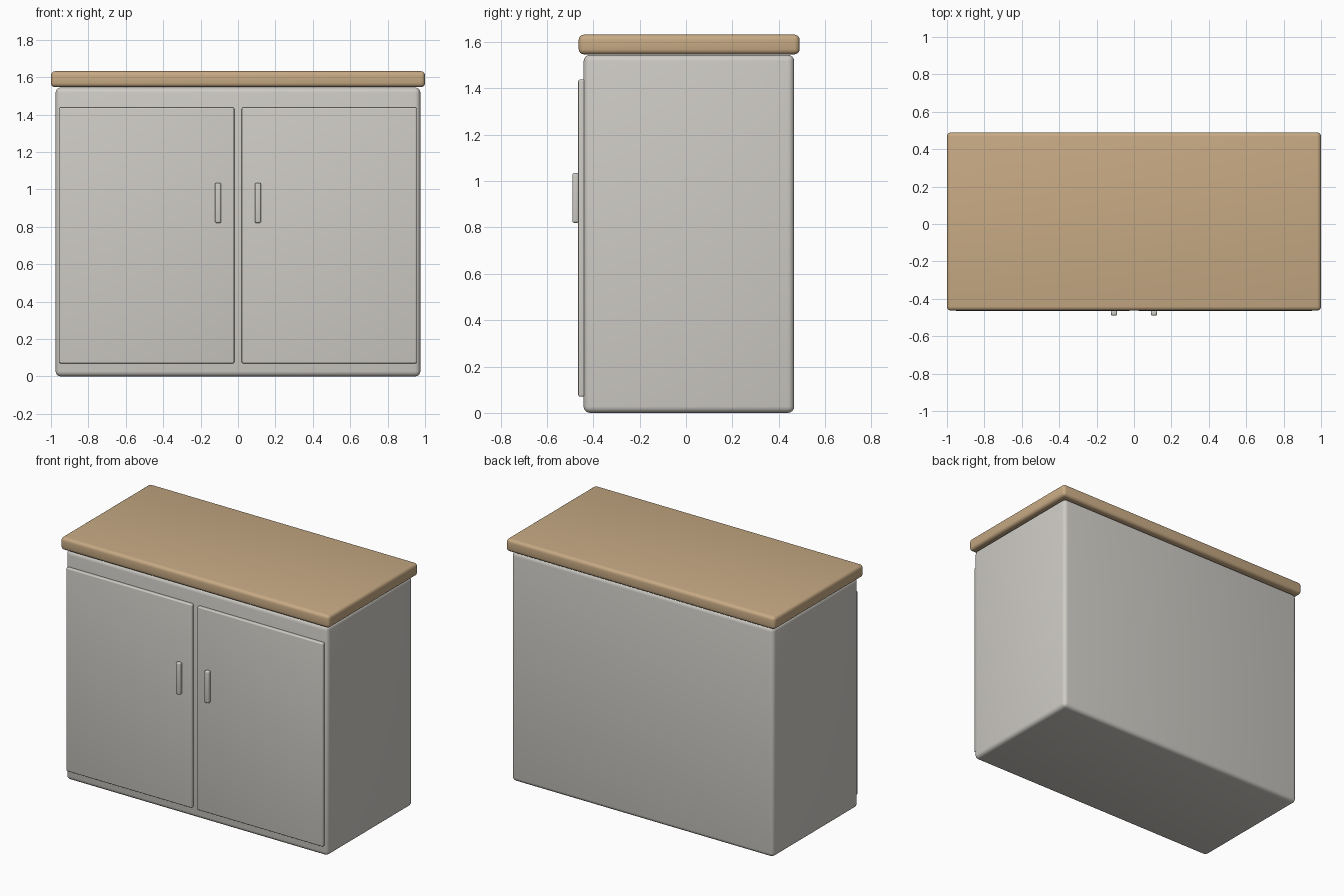
import bpy
import bmesh
from math import radians
from mathutils import Vector

cube = bpy.data.objects.get("Cube")
if cube:
    bpy.data.objects.remove(cube, do_unlink=True)


def material(name, colour):
    mat = bpy.data.materials.new(name)
    mat.use_nodes = True
    mat.diffuse_color = colour
    mat.node_tree.nodes["Principled BSDF"].inputs["Base Color"].default_value = colour
    return mat


def rounded_box(name, low, high, radius, mat):
    """Box between two corners with softly rounded edges."""
    low, high = Vector(low), Vector(high)
    size, middle = high - low, (low + high) / 2
    mesh = bpy.data.meshes.new(name)
    bm = bmesh.new()
    bmesh.ops.create_cube(bm, size=1)
    bmesh.ops.scale(bm, vec=size, verts=bm.verts)
    bm.to_mesh(mesh)
    bm.free()
    obj = bpy.data.objects.new(name, mesh)
    obj.location = middle
    bpy.context.collection.objects.link(obj)
    mesh.materials.append(mat)
    bevel = obj.modifiers.new("rounded_edges", "BEVEL")
    bevel.width = radius
    bevel.segments = 4
    bevel.limit_method = "ANGLE"
    bpy.ops.object.select_all(action="DESELECT")
    obj.select_set(True)
    bpy.context.view_layer.objects.active = obj
    bpy.ops.object.modifier_apply(modifier=bevel.name)
    bpy.ops.object.shade_smooth_by_angle(angle=radians(35))
    return obj


paint = material("warm_grey_paint", (0.62, 0.60, 0.56, 1))
wood = material("light_wood", (0.57, 0.40, 0.23, 1))

# Carcass and worktop
rounded_box("cabinet_body", (-0.975, -0.442, 0), (0.975, 0.467, 1.545), 0.028, paint)
rounded_box("worktop", (-1, -0.463, 1.547), (1, 0.49, 1.632), 0.022, wood)

# Doors and handles, one per side
for side, sign in (("left", 1), ("right", -1)):
    def pair(name, inner, outer, front, back, bottom, top, radius):
        xs = sorted((sign * inner, sign * outer))
        rounded_box(f"{side}_{name}", (xs[0], front, bottom), (xs[1], back, top), radius, paint)

    pair("door", 0.02, 0.955, -0.465, -0.437, 0.07, 1.438, 0.008)
    pair("handle", 0.09, 0.123, -0.49, -0.462, 0.82, 1.035, 0.009)
